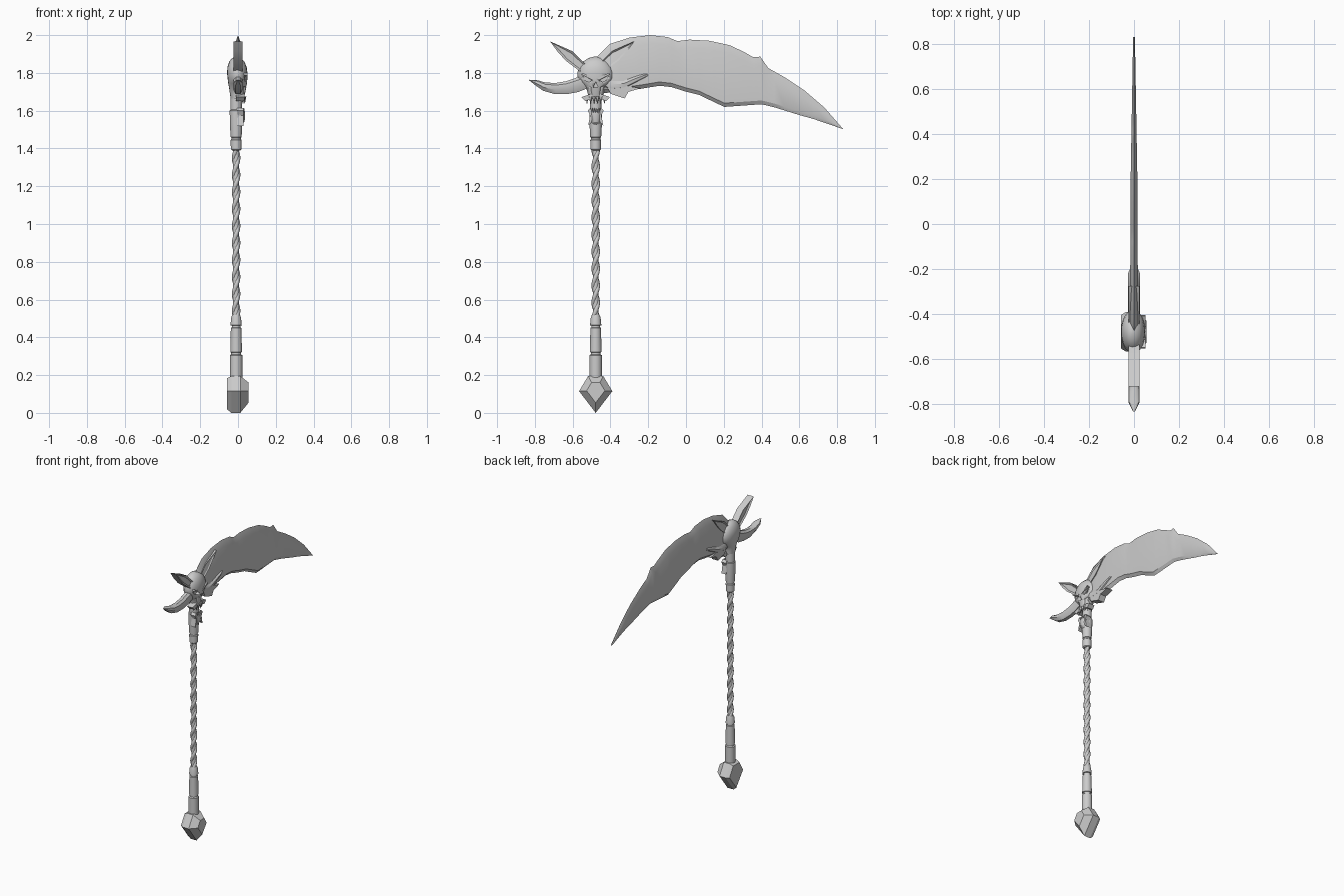
import bpy, bmesh, math
from mathutils import Vector

if "Cube" in bpy.data.objects:
    bpy.data.objects.remove(bpy.data.objects["Cube"])

mat = bpy.data.materials.new("plain grey")
mat.diffuse_color = (0.6, 0.6, 0.6, 1)
mat.use_nodes = True
mat.node_tree.nodes["Principled BSDF"].inputs["Base Color"].default_value = mat.diffuse_color
CX, CY = -0.01, -0.478          # shaft axis


def finish(name, bm, angle=30):
    bmesh.ops.recalc_face_normals(bm, faces=bm.faces)
    me = bpy.data.meshes.new(name)
    bm.to_mesh(me)
    bm.free()
    for p in me.polygons:
        p.use_smooth = True
    me.set_sharp_from_angle(angle=math.radians(angle))
    me.materials.append(mat)
    ob = bpy.data.objects.new(name, me)
    bpy.context.collection.objects.link(ob)
    return ob


def loft(name, rings, angle=30):
    """Skin a list of equal-length closed rings and cap both ends."""
    bm = bmesh.new()
    vs = [[bm.verts.new(p) for p in r] for r in rings]
    n = len(rings[0])
    for a, b in zip(vs, vs[1:]):
        for i in range(n):
            j = (i + 1) % n
            bm.faces.new((a[i], a[j], b[j], b[i]))
    bm.faces.new(vs[0])
    bm.faces.new(vs[-1])
    bmesh.ops.remove_doubles(bm, verts=bm.verts, dist=1e-5)
    return finish(name, bm, angle)


def oval(z, rx, ry, cx=CX, cy=CY, n=20):
    return [(cx + rx * math.cos(2 * math.pi * i / n),
             cy + ry * math.sin(2 * math.pi * i / n), z) for i in range(n)]


def turned(name, profile):
    return loft(name, [oval(z, r, r) for z, r in profile])


def strand(name, path, r, n=8):
    rings = []
    for i, p in enumerate(path):
        t = (path[min(i + 1, len(path) - 1)] - path[max(i - 1, 0)]).normalized()
        u = t.cross(Vector((0, 1, 0))).normalized()
        v = t.cross(u)
        rings.append([p + u * r * math.cos(2 * math.pi * k / n) + v * r * math.sin(2 * math.pi * k / n)
                      for k in range(n)])
    return loft(name, rings, 50)


def horn(name, path, widths, h):
    """Flat-sided tapering horn lying in the y-z plane."""
    pts = [Vector((0, *p)) for p in path]
    rings = []
    for i, p in enumerate(pts):
        t = (pts[min(i + 1, len(pts) - 1)] - pts[max(i - 1, 0)]).normalized()
        n = Vector((0, -t.z, t.y))
        w = widths[i] / 2
        hx = h * (0.15 if i == len(pts) - 1 else 1)
        rings.append([p + n * w * a + Vector((hx * b, 0, 0)) for a, b in
                      ((1, .5), (.2, 1), (-.6, .9), (-1, .4), (-1, -.4), (-.6, -.9), (.2, -1), (1, -.5))])
    return loft(name, rings, 35)


def plate(name, outline, x0, x1, inset=0):
    """Extruded y-z outline, optionally with sunken side panels."""
    bm = bmesh.new()
    a = [bm.verts.new((x0, *p)) for p in outline]
    b = [bm.verts.new((x1, *p)) for p in outline]
    n = len(a)
    for i in range(n):
        bm.faces.new((a[i], a[(i + 1) % n], b[(i + 1) % n], b[i]))
    sides = [bm.faces.new(a), bm.faces.new(b)]
    bmesh.ops.recalc_face_normals(bm, faces=bm.faces)
    if inset:
        bmesh.ops.inset_region(bm, faces=sides, thickness=inset, depth=-0.008)
    return finish(name, bm)


def cone(name, a, b, r, n=8):
    a, b = Vector(a), Vector(b)
    return loft(name, [[a + Vector((r * math.cos(2 * math.pi * i / n), r * math.sin(2 * math.pi * i / n), 0))
                        for i in range(n)],
                       [b + Vector((.001 * math.cos(2 * math.pi * i / n), .001 * math.sin(2 * math.pi * i / n), 0))
                        for i in range(n)]], 50)


# Faceted pommel gem: one outline, chamfered deeper towards +x
gem = [(0, 0), (.088, .115), (.04, .195), (-.04, .195), (-.088, .115)]
loft("pommel_gem", [[(x, CY + y * s, .12 + (z - .12) * s) for y, z in gem]
                    for x, s in ((-.057, .85), (-.035, 1), (.012, 1), (.056, .55))], 5)

# Grip, collars and neck
turned("lower_grip", [(.18, .033), (.305, .033), (.31, .026), (.32, .026), (.322, .031), (.45, .028),
                      (.453, .023), (.462, .023), (.464, .03), (.505, .026), (.52, .02)])
turned("upper_neck", [(1.39, .022), (1.395, .028), (1.445, .029), (1.45, .025), (1.458, .025),
                      (1.46, .029), (1.53, .033), (1.60, .034), (1.605, .03), (1.7, .03)])

# Twisted shaft: core with two wound strands
turned("shaft_core", [(.5, .0155), (1.41, .0155)])
for k in range(2):
    path = []
    for i in range(161):
        z = .505 + .9 * i / 160
        a = 2 * math.pi * z / .18 + k * math.pi
        path.append(Vector((CX + .011 * math.cos(a), CY + .011 * math.sin(a), z)))
    strand("shaft_strand", path, .0115)

# Blade: hexagonal section swept between upper and lower edge curves
top = [(-.478, 1.88), (-.404, 1.953), (-.298, 1.987), (-.19, 2.0), (-.098, 1.99), (-.045, 1.968), (.018, 1.976),
       (.124, 1.97), (.23, 1.947), (.309, 1.91), (.356, 1.883), (.393, 1.886), (.436, 1.825), (.52, 1.778),
       (.626, 1.708), (.731, 1.618), (.83, 1.505)]
low = [(-.478, 1.69), (-.35, 1.70), (-.245, 1.715), (-.14, 1.732), (-.077, 1.725), (-.008, 1.703), (.07, 1.683),
       (.15, 1.645), (.203, 1.62), (.4, 1.634), (.467, 1.618), (.6, 1.577), (.678, 1.555), (.83, 1.503)]


def height(curve, y):
    for (a, za), (b, zb) in zip(curve, curve[1:]):
        if y <= b:
            return za + (zb - za) * (y - a) / (b - a)
    return curve[-1][1]


rings = []
for y in sorted({p[0] for p in top + low}):
    zt, zb = height(top, y), height(low, y)
    d = zt - zb
    t = .019 - .004 * min(1, (y + .478) / .5) - .011 * max(0, (y - .2) / .63)
    u, l = min(.045, d * .3), min(.02, d * .2)
    rings.append([(0, y, zt), (t, y, zt - u), (t, y, zb + l), (0, y, zb), (-t, y, zb + l), (-t, y, zt - u)])
loft("blade", rings, 25)

# Skull: oval rings from jaw to crown, with carved eyes, nose and cheeks
skull = loft("skull", [oval(z, rx, ry, cx) for z, rx, ry, cx in (
    (1.665, .034, .04, -.005), (1.69, .04, .042, -.003), (1.72, .045, .05, -.002), (1.745, .05, .078, -.002),
    (1.77, .052, .095, -.003), (1.80, .054, .097, -.004), (1.83, .051, .088, -.005), (1.86, .04, .066, -.006),
    (1.878, .024, .04, -.008), (1.886, .006, .01, -.01))], 40)
cuts = [[(CY - .012, 1.725), (CY, 1.752), (CY + .012, 1.725)]]
for s in (-1, 1):
    cuts.append([(CY + s * .018, 1.762), (CY + s * .065, 1.785), (CY + s * .06, 1.762), (CY + s * .035, 1.752)])
    cuts.append([(CY + s * .022, 1.685), (CY + s * .026, 1.725), (CY + s * .06, 1.735), (CY + s * .06, 1.70)])
for c in cuts:
    cutter = plate("skull_cutter", c, .028, .09)
    cutter.hide_render = True
    cutter.hide_set(True)
    m = skull.modifiers.new("carve", 'BOOLEAN')
    m.operation = 'DIFFERENCE'
    m.solver = 'EXACT'
    m.object = cutter

# Brow ridges, flared upper jaw, teeth and dropped lower jaw
for s in (-1, 1):
    plate("brow", [(CY + s * a, z) for a, z in ((.012, 1.772), (.07, 1.80), (.074, 1.79), (.016, 1.762))], .03, .05)
    plate("jaw_corner", [(CY + s * a, z) for a, z in ((.02, 1.69), (.075, 1.672), (.055, 1.65), (.02, 1.665))],
          -.01, .034)
    plate("lower_jaw_side", [(CY + s * a, z) for a, z in
                             ((.028, 1.615), (.042, 1.60), (.03, 1.575), (.04, 1.52), (.022, 1.54), (.016, 1.58))],
          -.005, .03)
for i in range(6):
    a = (i - 2.5) / 2.5
    x, y = .036 - .014 * a * a, CY + .046 * a
    cone("upper_tooth", (x, y, 1.675), (x, y, 1.637), .009)
    x, y = .032 - .012 * a * a, CY + .028 * a
    cone("lower_tooth", (x, y, 1.585), (x, y, 1.615), .007)
loft("lower_jaw", [oval(z, rx, ry, .008) for z, rx, ry in
                   ((1.525, .012, .016), (1.54, .026, .026), (1.565, .03, .03), (1.59, .03, .034))])

# Side horns
horn("left_horn", [(-.50, 1.765), (-.58, 1.735), (-.63, 1.722), (-.69, 1.717), (-.75, 1.727), (-.79, 1.747),
                   (-.832, 1.763)], [.07, .075, .068, .06, .045, .03, .002], .025)
horn("right_horn", [(-.45, 1.76), (-.39, 1.735), (-.33, 1.738), (-.27, 1.765), (-.22, 1.785), (-.165, 1.804)],
     [.07, .06, .05, .038, .024, .002], .027)
plate("right_barb", [(-.42, 1.735), (-.38, 1.745), (-.24, 1.718), (-.305, 1.70), (-.325, 1.665), (-.40, 1.69)],
      -.023, .024)

# Upper spikes with sunken panels, mirrored
spike = [(.223, 1.967), (.105, 1.915), (.02, 1.83), (.06, 1.805), (.14, 1.865), (.185, 1.915)]
for s, n in ((-1, "left_spike"), (1, "right_spike")):
    plate(n, [(-.497 + s * a, z) for a, z in spike], -.024, .024, .012)
